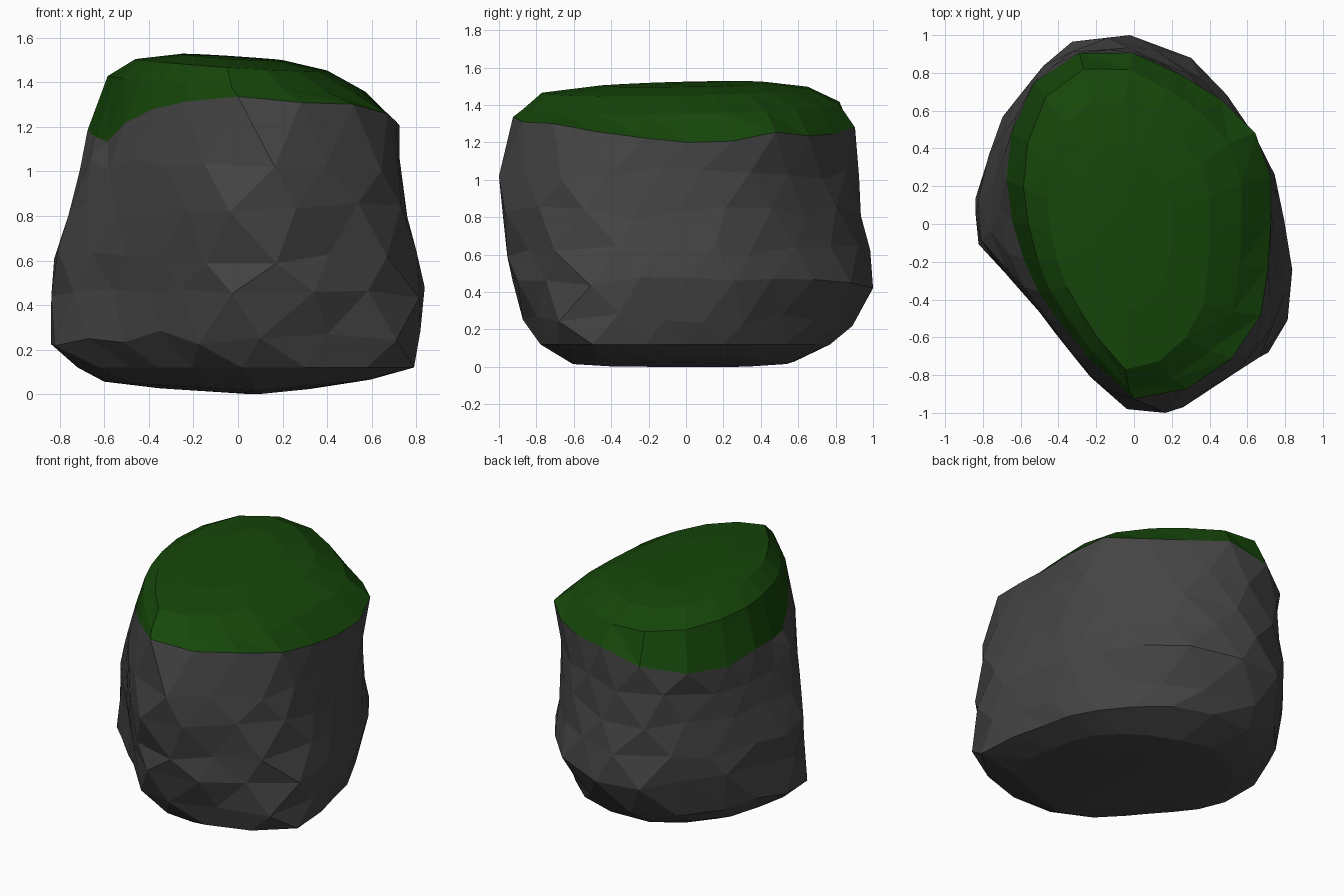
import bpy, math, random
from mathutils import Vector

if "Cube" in bpy.data.objects:
    bpy.data.objects.remove(bpy.data.objects["Cube"])

random.seed(4)
SIDES = 20

# Plan outlines: wide lower body and narrower shoulder under the moss
BODY = [(-.12, 1), (.25, .9), (.48, .66), (.61, .48), (.75, .2), (.83, -.3), (.81, -.52), (.73, -.72),
        (.53, -.8), (.3, -.96), (.17, -.99), (-.03, -.96), (-.19, -.85), (-.58, -.37), (-.74, -.22),
        (-.84, -.05), (-.83, .09), (-.71, .52), (-.42, .89), (-.22, 1)]
SHOULDER = [(-.35, .88), (-.15, .9), (.05, .88), (.42, .68), (.62, .5), (.72, .35), (.73, .1), (.70, -.42),
            (.6, -.65), (.4, -.8), (.15, -.95), (-.02, -.92), (-.3, -.65), (-.55, -.3),
            (-.64, 0), (-.68, .27), (-.64, .5), (-.54, .72)]
# Lower edge of the moss: angle in degrees, height
EDGE = [(0, 1.2), (25, 1.21), (42, 1.28), (58, 1.22), (90, 1.28), (115, 1.2), (140, 1.15), (165, 1.19),
        (195, 1.12), (225, 1.26), (250, 1.31), (268, 1.34), (285, 1.31), (310, 1.3), (330, 1.24), (360, 1.2)]
# Levels: height, outline blend, x range, y range
LEVELS = [(.02, .3, -.35, .32, -.4, .36), (.035, .2, -.6, .56, -.6, .58), (.12, .1, -.72, .75, -.77, .77),
          (.25, 0, -.84, .80, -.87, .89), (.45, 0, -.838, .838, -.925, 1), (.62, .15, -.825, .80, -.955, .985),
          (.83, .4, -.76, .76, -.98, .935), (1.03, .7, -.71, .725, -1, .925),
          (None, 1, -.675, .725, -.925, .905),
          (1.39, 1, -.585, .57, -.87, .82), (1.475, 1, -.46, .40, -.77, .65), (1.51, 1, -.26, .20, -.45, .42)]
MOSS = 8
# Protruding low corner at the front right
CORNER = {1: .12, 2: .12, 3: .05}


def radius(outline, a):
    d = Vector((math.cos(a), math.sin(a)))
    for i, p in enumerate(outline):
        p, e = Vector(p), Vector(outline[i - 1]) - Vector(p)
        den = d.x * e.y - d.y * e.x
        if abs(den) < 1e-9:
            continue
        r = (p.x * e.y - p.y * e.x) / den
        s = (p.x * d.y - p.y * d.x) / den
        if r > 0 and -1e-6 <= s <= 1 + 1e-6:
            return r
    return .7


def edge_height(a):
    a = math.degrees(a) % 360
    for (a0, z0), (a1, z1) in zip(EDGE, EDGE[1:]):
        if a0 <= a <= a1:
            return z0 + (z1 - z0) * (a - a0) / (a1 - a0)


def staggered(k):
    return k < MOSS and k % 2 == 1


def make_ring(k):
    z, t, x0, x1, y0, y1 = LEVELS[k]
    wobble = .035 if 2 < k < MOSS else 0
    angles = [2 * math.pi * (i + .5 * staggered(k)) / SIDES + random.uniform(-wobble, wobble)
              for i in range(SIDES)]
    pts = []
    for a in angles:
        r = radius(BODY, a) * (1 - t) + radius(SHOULDER, a) * t
        pts.append((r * math.cos(a), r * math.sin(a)))
    xs, ys = [p[0] for p in pts], [p[1] for p in pts]
    ring = []
    for a, (x, y) in zip(angles, pts):
        x = x0 + (x - min(xs)) / (max(xs) - min(xs)) * (x1 - x0)
        y = y0 + (y - min(ys)) / (max(ys) - min(ys)) * (y1 - y0)
        f = 1 + CORNER.get(k, 0) * math.exp(-((math.degrees(a) - 315) / 22) ** 2)
        x, y = x * f, y * f
        if z is None:
            h = edge_height(a)
        elif k > MOSS:
            h = z - .06 * x + .015 * y
        elif k < 2:
            h = z - .02 + (.1 if x > .09 else .06) * abs(x - .09)
        else:
            h = z + random.uniform(-wobble, wobble)
        ring.append((x, y, h))
    return ring


def build(name, rings, first, color, cap_low=None, cap_high=None):
    verts = [p for r in rings for p in r]
    faces = []
    for k in range(len(rings) - 1):
        odd = staggered(first + k)
        for i in range(SIDES):
            j = (i + 1) % SIDES
            a, b = k * SIDES + i, k * SIDES + j
            c, d = a + SIDES, b + SIDES
            faces += [(a, b, d), (a, d, c)] if odd else [(a, b, c), (b, d, c)]
    if cap_low:
        verts.append(cap_low)
        faces += [((i + 1) % SIDES, i, len(verts) - 1) for i in range(SIDES)]
    if cap_high:
        o = (len(rings) - 1) * SIDES
        verts.append(cap_high)
        faces += [(o + i, o + (i + 1) % SIDES, len(verts) - 1) for i in range(SIDES)]
    mesh = bpy.data.meshes.new(name)
    mesh.from_pydata(verts, [], faces)
    mat = bpy.data.materials.new(name)
    mat.diffuse_color = color
    mat.use_nodes = True
    mat.node_tree.nodes["Principled BSDF"].inputs["Base Color"].default_value = mat.diffuse_color
    mesh.materials.append(mat)
    bpy.context.collection.objects.link(bpy.data.objects.new(name, mesh))


rings = [make_ring(k) for k in range(len(LEVELS))]
# Faceted stone body, then the moss cap sharing its upper edge
build("rock", rings[:MOSS + 1], 0, (.058, .058, .058, 1), cap_low=(.06, -.1, 0))
build("moss_cap", rings[MOSS:], MOSS, (.008, .062, .003, 1), cap_high=(-.1, .05, 1.52))
